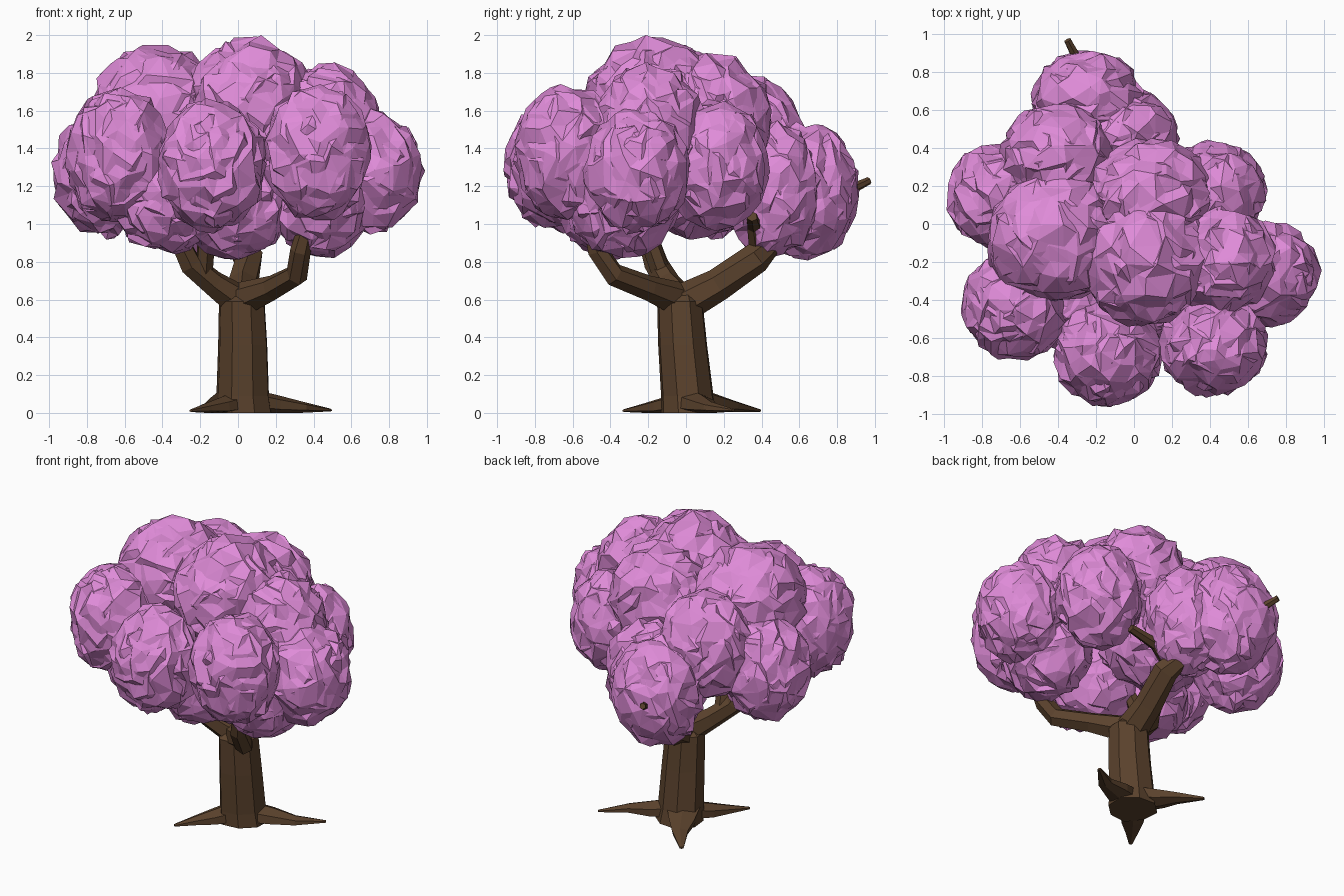
import bpy, bmesh, math, random
from mathutils import Vector, Euler

random.seed(7)


def material(name, rgb):
    m = bpy.data.materials.new(name)
    m.diffuse_color = (*rgb, 1)
    return m


BARK = material("bark", (0.105, 0.055, 0.026))
BLOSSOM = material("blossom", (0.74, 0.26, 0.69))


def finish(bm, name, mat):
    bmesh.ops.recalc_face_normals(bm, faces=bm.faces)
    me = bpy.data.meshes.new(name)
    bm.to_mesh(me)
    bm.free()
    me.materials.append(mat)
    ob = bpy.data.objects.new(name, me)
    bpy.context.collection.objects.link(ob)
    return ob


def limb(name, path, sides=6, flat=1.0, jitter=0.08, upright=False):
    """Faceted tapering tube through (x, y, z, radius) points."""
    bm = bmesh.new()
    pts = [Vector(p[:3]) for p in path]
    wobble = [1 + random.uniform(-jitter, jitter) for _ in range(sides)]
    rings = []
    for i, p in enumerate(pts):
        d = (pts[min(i + 1, len(pts) - 1)] - pts[max(i - 1, 0)]).normalized()
        if upright:
            d = Vector((0, 0, 1))
        side = d.cross(Vector((0, 0, 1)))
        side = side.normalized() if side.length > 0.01 else Vector((1, 0, 0))
        up = side.cross(d)
        ring = []
        for k in range(sides):
            a = 2 * math.pi * (k + 0.5) / sides
            off = side * math.cos(a) + up * math.sin(a) * flat
            v = p + off * path[i][3] * wobble[k]
            v.z = max(v.z, 0)
            ring.append(bm.verts.new(v))
        rings.append(ring)
    for a, b in zip(rings, rings[1:]):
        for k in range(sides):
            n = (k + 1) % sides
            bm.faces.new((a[k], a[n], b[n], b[k]))
    bm.faces.new(rings[0])
    bm.faces.new(rings[-1])
    return finish(bm, name, BARK)


def puff(name, centre, radius):
    """Crumpled leaf ball: two jittered shells poking through each other."""
    bm = bmesh.new()
    for _ in range(2):
        shell = bmesh.ops.create_icosphere(bm, subdivisions=3, radius=1)["verts"]
        spin = Euler([random.uniform(0, 6.28) for _ in range(3)])
        for v in shell:
            p = v.co + Vector([random.uniform(-0.11, 0.11) for _ in range(3)])
            p = p.normalized() * random.uniform(0.88, 1.05)
            p.rotate(spin)
            v.co = Vector(centre) + Vector([p[i] * radius[i] for i in range(3)])
    return finish(bm, name, BLOSSOM)


# trunk
limb("trunk", [(0.03, 0.02, 0, 0.16), (0.025, 0.01, 0.09, 0.15), (0.025, -0.015, 0.36, 0.14),
               (0.02, -0.03, 0.59, 0.13), (0.02, -0.02, 0.63, 0.08)], sides=8, upright=True)

# roots
limb("root_right", [(0.03, 0.0, 0.07, 0.11), (0.20, 0.08, 0.045, 0.085),
                    (0.34, 0.13, 0.03, 0.05), (0.49, 0.25, 0.015, 0.012)], flat=0.6)
limb("root_left", [(0.0, 0.0, 0.06, 0.10), (-0.10, -0.13, 0.035, 0.075),
                   (-0.17, -0.22, 0.025, 0.045), (-0.25, -0.33, 0.012, 0.012)], flat=0.6)
limb("root_back", [(0.0, 0.02, 0.08, 0.12), (-0.08, 0.16, 0.05, 0.085),
                   (-0.13, 0.25, 0.035, 0.055), (-0.24, 0.39, 0.012, 0.014)], flat=0.6)

# main branches
limb("branch_right", [(0.02, -0.04, 0.60, 0.09), (0.18, -0.20, 0.66, 0.065),
                      (0.31, -0.38, 0.73, 0.06), (0.33, -0.47, 0.86, 0.055),
                      (0.40, -0.55, 1.15, 0.03)])
limb("branch_left", [(0.0, -0.03, 0.60, 0.09), (-0.13, -0.10, 0.69, 0.07),
                     (-0.25, -0.16, 0.79, 0.065), (-0.31, -0.2, 0.92, 0.055),
                     (-0.45, -0.25, 1.15, 0.03)])
limb("branch_left_fork", [(-0.18, -0.13, 0.74, 0.05), (-0.17, -0.18, 0.88, 0.05),
                          (-0.15, -0.28, 1.1, 0.03)])
limb("branch_back", [(0.02, 0.0, 0.59, 0.10), (0.03, 0.17, 0.68, 0.085),
                     (0.06, 0.37, 0.82, 0.08), (-0.03, 0.5, 0.95, 0.055),
                     (-0.25, 0.78, 1.14, 0.035), (-0.35, 0.97, 1.23, 0.02)])
limb("branch_back_fork", [(0.05, 0.38, 0.90, 0.05), (0.12, 0.36, 0.99, 0.04),
                          (0.32, 0.35, 1.04, 0.028)])

# foliage puffs: centre and radii
PUFFS = {
    "crown": ((0.06, -0.18, 1.62), (0.34, 0.36, 0.37)),
    "crown_left": ((-0.43, -0.07, 1.59), (0.36, 0.35, 0.36)),
    "crown_back": ((0.08, 0.15, 1.55), (0.33, 0.31, 0.36)),
    "crown_right": ((0.45, -0.19, 1.51), (0.30, 0.30, 0.34)),
    "front": ((-0.14, -0.68, 1.31), (0.29, 0.28, 0.35)),
    "front_left": ((-0.63, -0.43, 1.36), (0.29, 0.29, 0.36)),
    "front_right": ((0.42, -0.63, 1.38), (0.29, 0.28, 0.36)),
    "side_right": ((0.70, -0.26, 1.28), (0.28, 0.28, 0.33)),
    "side_back_right": ((0.42, 0.16, 1.31), (0.28, 0.28, 0.34)),
    "side_left": ((-0.71, 0.15, 1.27), (0.28, 0.28, 0.34)),
    "back_left": ((-0.40, 0.35, 1.43), (0.31, 0.29, 0.35)),
    "back": ((-0.24, 0.64, 1.18), (0.30, 0.28, 0.36)),
    "back_right": ((-0.04, 0.46, 1.18), (0.28, 0.26, 0.36)),
    "lower_front": ((-0.02, -0.40, 1.12), (0.30, 0.28, 0.30)),
    "lower_left": ((-0.37, -0.36, 1.14), (0.30, 0.30, 0.30)),
    "lower_right": ((0.43, -0.33, 1.14), (0.28, 0.30, 0.32)),
    "lower_middle": ((-0.12, 0.05, 1.22), (0.38, 0.30, 0.30)),
}
for part, (centre, radius) in PUFFS.items():
    puff("foliage_" + part, centre, radius)
